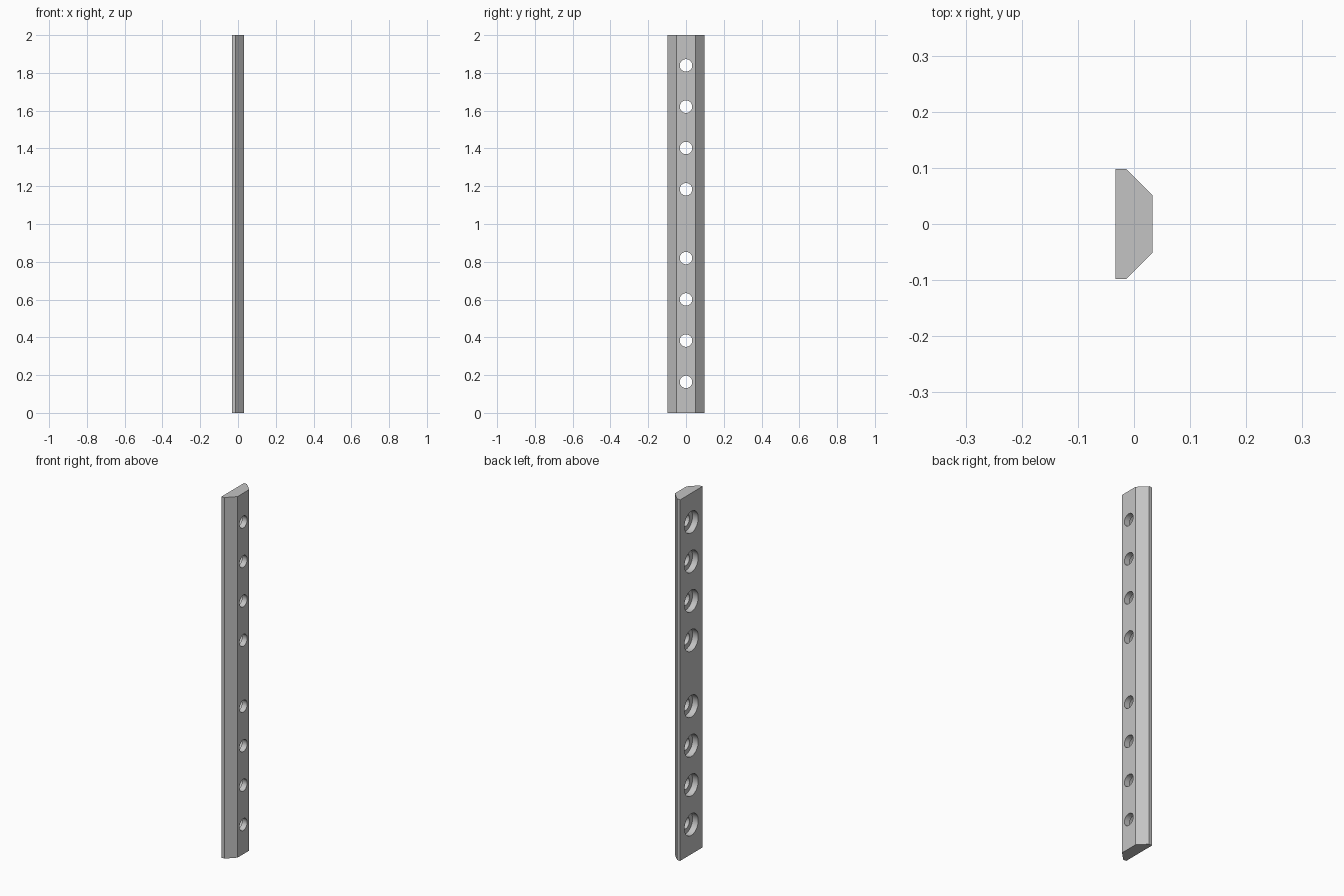
import bpy, bmesh, math

cube = bpy.data.objects.get("Cube")
if cube:
    bpy.data.objects.remove(cube, do_unlink=True)

HALF_X, HALF_Y, LENGTH = 0.033, 0.098, 2.0
SHOULDER_X, NARROW_Y = -0.014, 0.051
HOLE_R, BORE_R, BORE_DEPTH = 0.033, 0.06, 0.035
SIDES = 48

grey = bpy.data.materials.new("plain_grey")
grey.use_nodes = True
grey.diffuse_color = (0.55, 0.55, 0.55, 1)
grey.node_tree.nodes["Principled BSDF"].inputs["Base Color"].default_value = grey.diffuse_color


def make_object(name, bm):
    bmesh.ops.recalc_face_normals(bm, faces=bm.faces)
    mesh = bpy.data.meshes.new(name)
    bm.to_mesh(mesh)
    bm.free()
    mesh.materials.append(grey)
    obj = bpy.data.objects.new(name, mesh)
    bpy.context.collection.objects.link(obj)
    return obj


# Bar: chamfered cross-section extruded upwards
half = [(HALF_X, NARROW_Y), (SHOULDER_X, HALF_Y), (-HALF_X, HALF_Y)]
outline = half + [(x, -y) for x, y in reversed(half)]
bm = bmesh.new()
base = bm.faces.new([bm.verts.new((x, y, 0)) for x, y in outline])
top = bmesh.ops.extrude_face_region(bm, geom=[base])["geom"]
bmesh.ops.translate(bm, vec=(0, 0, LENGTH),
                    verts=[v for v in top if isinstance(v, bmesh.types.BMVert)])
bar = make_object("drilled_bar", bm)

# Cutter: stepped plugs, wide at the broad side and narrow through the bar
step_x = -HALF_X + BORE_DEPTH
steps = [(-0.1, BORE_R), (step_x, BORE_R), (step_x, HOLE_R), (0.1, HOLE_R)]
bm = bmesh.new()
for start in (0.164, 1.184):
    for i in range(4):
        z = start + i * 0.2185
        rings = []
        for x, r in steps:
            angles = [math.tau * k / SIDES for k in range(SIDES)]
            rings.append([bm.verts.new((x, r * math.cos(a), z + r * math.sin(a)))
                          for a in angles])
        for a, b in zip(rings, rings[1:]):
            for k in range(SIDES):
                n = (k + 1) % SIDES
                bm.faces.new((a[k], a[n], b[n], b[k]))
        bm.faces.new(rings[0])
        bm.faces.new(rings[-1])
cutter = make_object("hole_cutter", bm)
cutter.hide_render = True

# Drill the holes, then drop the cutter
cut = bar.modifiers.new("holes", "BOOLEAN")
cut.operation = "DIFFERENCE"
cut.solver = "EXACT"
cut.object = cutter
bpy.ops.object.select_all(action="DESELECT")
bar.select_set(True)
bpy.context.view_layer.objects.active = bar
bpy.ops.object.modifier_apply(modifier=cut.name)
bpy.data.objects.remove(cutter, do_unlink=True)
bpy.ops.object.shade_smooth_by_angle(angle=math.radians(30))
